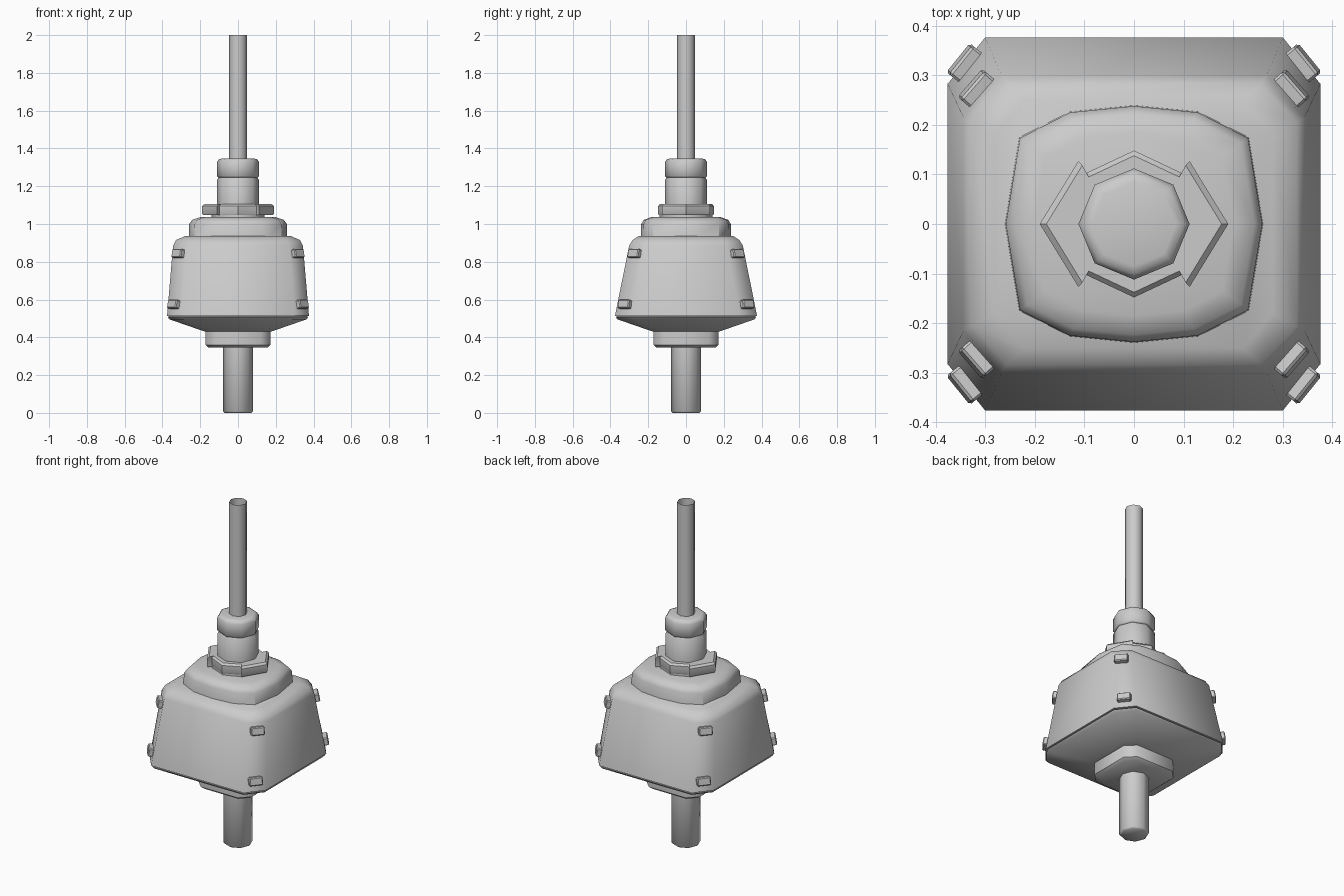
import bpy, bmesh, math
from mathutils import Matrix, Vector

if "Cube" in bpy.data.objects:
    bpy.data.objects.remove(bpy.data.objects["Cube"])


def smooth(ob, angle):
    bpy.ops.object.select_all(action='DESELECT')
    ob.select_set(True)
    bpy.context.view_layer.objects.active = ob
    bpy.ops.object.shade_smooth_by_angle(angle=math.radians(angle))


def finish(name, bm, angle=50):
    bmesh.ops.recalc_face_normals(bm, faces=bm.faces)
    me = bpy.data.meshes.new(name)
    bm.to_mesh(me)
    bm.free()
    ob = bpy.data.objects.new(name, me)
    bpy.context.collection.objects.link(ob)
    smooth(ob, angle)
    return ob


def loft(name, rings, cap_top=True, angle=50):
    """rings: list of (z, outline), every outline with the same point count."""
    bm = bmesh.new()
    loops = [[bm.verts.new((x, y, z)) for x, y in pts] for z, pts in rings]
    n = len(loops[0])
    for a, b in zip(loops, loops[1:]):
        for i in range(n):
            j = (i + 1) % n
            bm.faces.new((a[i], a[j], b[j], b[i]))
    bm.faces.new(loops[0][::-1])
    if cap_top:
        bm.faces.new(loops[-1])
    return finish(name, bm, angle)


def gon(r, n=8):
    return [(r * math.cos(2 * math.pi * i / n), r * math.sin(2 * math.pi * i / n)) for i in range(n)]


def chamfered(hx, hy, cx, cy):
    return [(hx, -cy), (hx, cy), (cx, hy), (-cx, hy), (-hx, cy), (-hx, -cy), (-cx, -hy), (cx, -hy)]


def mirrored(quarter, s=1.0):
    """Quarter outline from the x axis to the y axis, mirrored all round."""
    half = quarter + [(-x, y) for x, y in quarter[-2::-1]]
    full = half + [(x, -y) for x, y in half[-2:0:-1]]
    return [(x * s, y * s) for x, y in full]


# Bottom rod
loft("bottom_rod", [(0, gon(0.071)), (0.008, gon(0.079)), (0.36, gon(0.079))])

# Lower collar
loft("lower_collar", [(0.345, chamfered(0.155, 0.155, 0.11, 0.11)),
                      (0.36, chamfered(0.173, 0.173, 0.12, 0.12)),
                      (0.45, chamfered(0.173, 0.173, 0.12, 0.12))])

# Tapered base lid
loft("base_lid", [(0.43, chamfered(0.172, 0.172, 0.12, 0.12)),
                  (0.437, chamfered(0.195, 0.195, 0.14, 0.14)),
                  (0.495, chamfered(0.362, 0.362, 0.288, 0.27)),
                  (0.508, chamfered(0.372, 0.372, 0.297, 0.277)),
                  (0.516, chamfered(0.36, 0.36, 0.29, 0.27))])

# Main housing
loft("housing", [(0.514, chamfered(0.376, 0.376, 0.30, 0.282)),
                 (0.52, chamfered(0.375, 0.375, 0.30, 0.281)),
                 (0.885, chamfered(0.344, 0.301, 0.268, 0.215)),
                 (0.915, chamfered(0.328, 0.283, 0.255, 0.205)),
                 (0.936, chamfered(0.28, 0.25, 0.22, 0.18))])

# Raised shoulder
shoulder = [(0.261, 0), (0.232, 0.175), (0.13, 0.227), (0, 0.24)]
loft("shoulder", [(0.90, mirrored(shoulder)), (1.00, mirrored(shoulder, 0.99)),
                  (1.022, mirrored(shoulder, 0.93)), (1.036, mirrored(shoulder, 0.77))])

# Washer and locking nut
loft("washer", [(1.03, gon(0.14)), (1.055, gon(0.14))])
nut = [(0.19, 0), (0.112, 0.127), (0.098, 0.102), (0, 0.148)]
loft("locking_nut", [(1.047, mirrored(nut, 0.97)), (1.055, mirrored(nut)),
                     (1.095, mirrored(nut)), (1.106, mirrored(nut, 0.93))], angle=40)

# Gland neck and cap
loft("gland_neck", [(1.09, gon(0.111)), (1.235, gon(0.111)), (1.243, gon(0.104)), (1.255, gon(0.104))])
loft("gland_cap", [(1.246, gon(0.104)), (1.254, gon(0.112)), (1.328, gon(0.112)),
                   (1.342, gon(0.102)), (1.347, gon(0.085))])

# Cable, open at its top end
loft("cable", [(1.33, gon(0.048)), (2.0, gon(0.048))], cap_top=False)

# Clips on the four chamfered corners, two per corner
for label, z in (("lower", 0.573), ("upper", 0.842)):
    t = (z - 0.52) / 0.365
    a = Vector((0.375, 0.281, 0.52)).lerp(Vector((0.344, 0.215, 0.885)), t)
    b = Vector((0.30, 0.375, 0.52)).lerp(Vector((0.268, 0.301, 0.885)), t)
    along = (b - a).normalized()
    up = Vector((-0.032, -0.07, 0.365)).normalized()
    out = along.cross(up).normalized()
    up = out.cross(along)
    rot = Matrix((along, out, up)).transposed().to_4x4()
    for sx in (1, -1):
        for sy in (1, -1):
            bm = bmesh.new()
            bmesh.ops.create_cube(bm, size=1)
            bmesh.ops.scale(bm, vec=(0.075, 0.05, 0.046), verts=bm.verts)
            bmesh.ops.bevel(bm, geom=bm.edges[:], offset=0.005, segments=1, affect='EDGES')
            bmesh.ops.transform(bm, matrix=Matrix.Translation((a + b) / 2) @ rot, verts=bm.verts)
            bmesh.ops.scale(bm, vec=(sx, sy, 1), verts=bm.verts)
            side = ("right" if sx > 0 else "left") + ("_back" if sy > 0 else "_front")
            finish(f"{label}_clip_{side}", bm, 30)
